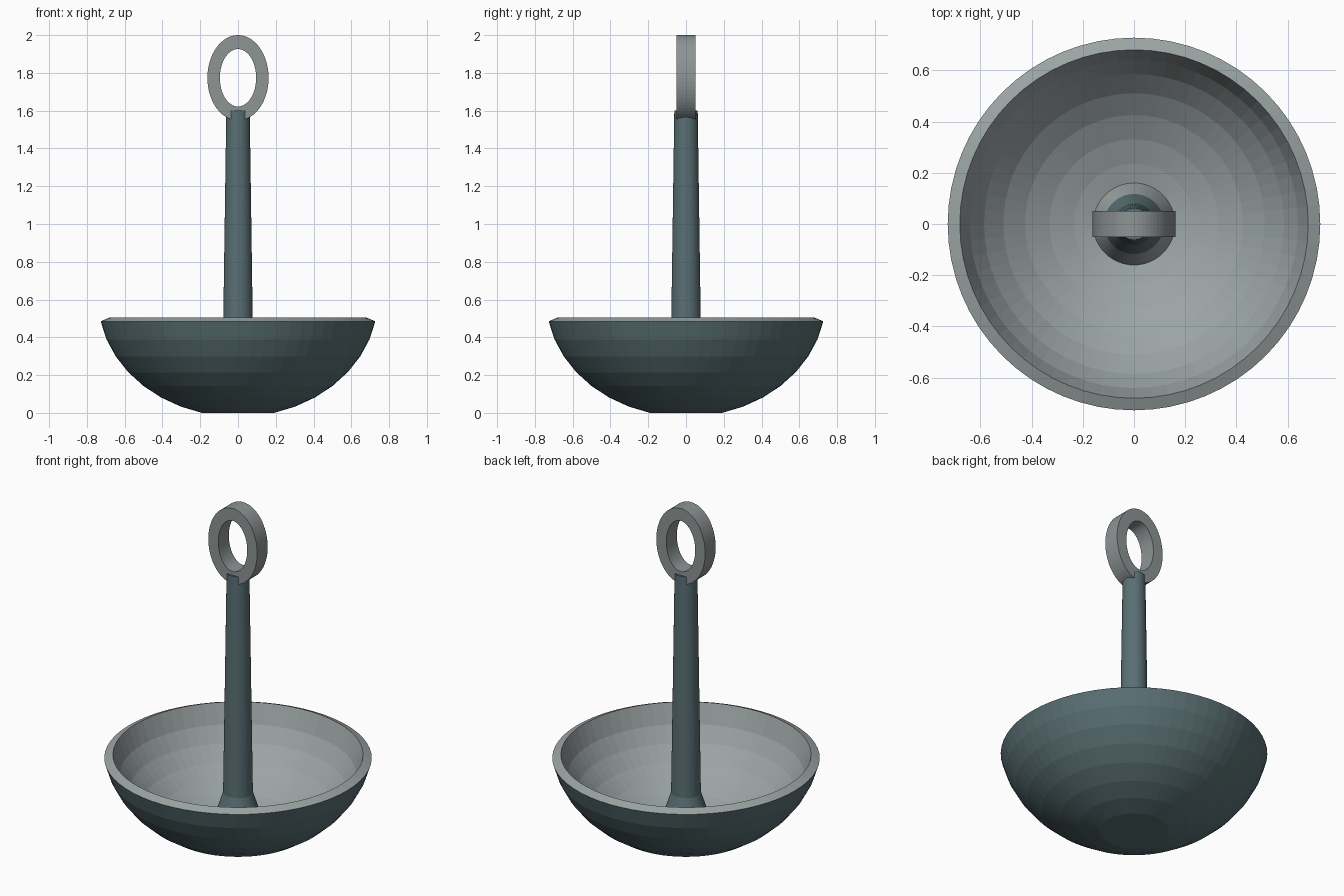
import bpy, bmesh
from math import sin, cos, pi, radians, sqrt

if "Cube" in bpy.data.objects:
    bpy.data.objects.remove(bpy.data.objects["Cube"])


def material(name, rgb):
    m = bpy.data.materials.new(name)
    m.diffuse_color = (*rgb, 1)
    m.use_nodes = True
    m.node_tree.nodes["Principled BSDF"].inputs["Base Color"].default_value = m.diffuse_color
    return m


TEAL = material("dark_teal", (0.10, 0.16, 0.172))
GREY = material("light_grey", (0.33, 0.37, 0.37))
RING = material("ring_grey", (0.27, 0.295, 0.295))


def finish(bm, name, mats):
    bmesh.ops.recalc_face_normals(bm, faces=bm.faces)
    mesh = bpy.data.meshes.new(name)
    bm.to_mesh(mesh)
    bm.free()
    for m in mats:
        mesh.materials.append(m)
    obj = bpy.data.objects.new(name, mesh)
    bpy.context.collection.objects.link(obj)
    return obj


def lathe(profile, name, sides, mats, grey_from=None):
    """Revolve (radius, z) points; bands from index grey_from use slot 1."""
    bm = bmesh.new()
    rings = []
    for r, z in profile:
        rings.append([bm.verts.new((r * cos(2 * pi * i / sides),
                                    r * sin(2 * pi * i / sides), z))
                      for i in range(sides)])
    for k, (a, b) in enumerate(zip(rings, rings[1:])):
        for i in range(sides):
            j = (i + 1) % sides
            f = bm.faces.new((a[i], a[j], b[j], b[i]))
            if grey_from is not None and k >= grey_from:
                f.material_index = 1
    bm.faces.new(rings[0][::-1])
    cap = bm.faces.new(rings[-1])
    if grey_from is not None:
        cap.material_index = 1
    return finish(bm, name, mats)


# Bowl: outer elliptic arc, bevelled rim, inner arc and raised central cone
steps = [radians(14.9 + 9.2 * i) for i in range(8)]
outer = [(0.74 * sin(a), 0.6 - 0.621 * cos(a)) for a in steps]
inner = [(r, 0.6 - 0.56 * sqrt(1 - (r / 0.69) ** 2))
         for r in (0.68, 0.64, 0.585, 0.51, 0.425, 0.33, 0.235, 0.16)]
lathe(outer + inner + [(0.117, 0.17)], "bowl", 64,
      [TEAL, GREY], grey_from=len(outer) - 1)

# Stem: flared foot and tapered shaft
lathe([(0.117, 0.17), (0.081, 0.28), (0.062, 1.6)], "stem", 64, [TEAL])

# Handle ring: flat-sided oval loop
bm = bmesh.new()
N = 64
section = [(0.162, 0.226, -0.05), (0.162, 0.226, 0.05),
           (0.096, 0.152, 0.05), (0.096, 0.152, -0.05)]
loops = [[bm.verts.new((rx * cos(2 * pi * i / N), y,
                        1.774 + rz * sin(2 * pi * i / N)))
          for rx, rz, y in section] for i in range(N)]
for i in range(N):
    a, b = loops[i], loops[(i + 1) % N]
    for k in range(4):
        m = (k + 1) % 4
        bm.faces.new((a[k], a[m], b[m], b[k]))
finish(bm, "handle_ring", [RING])
